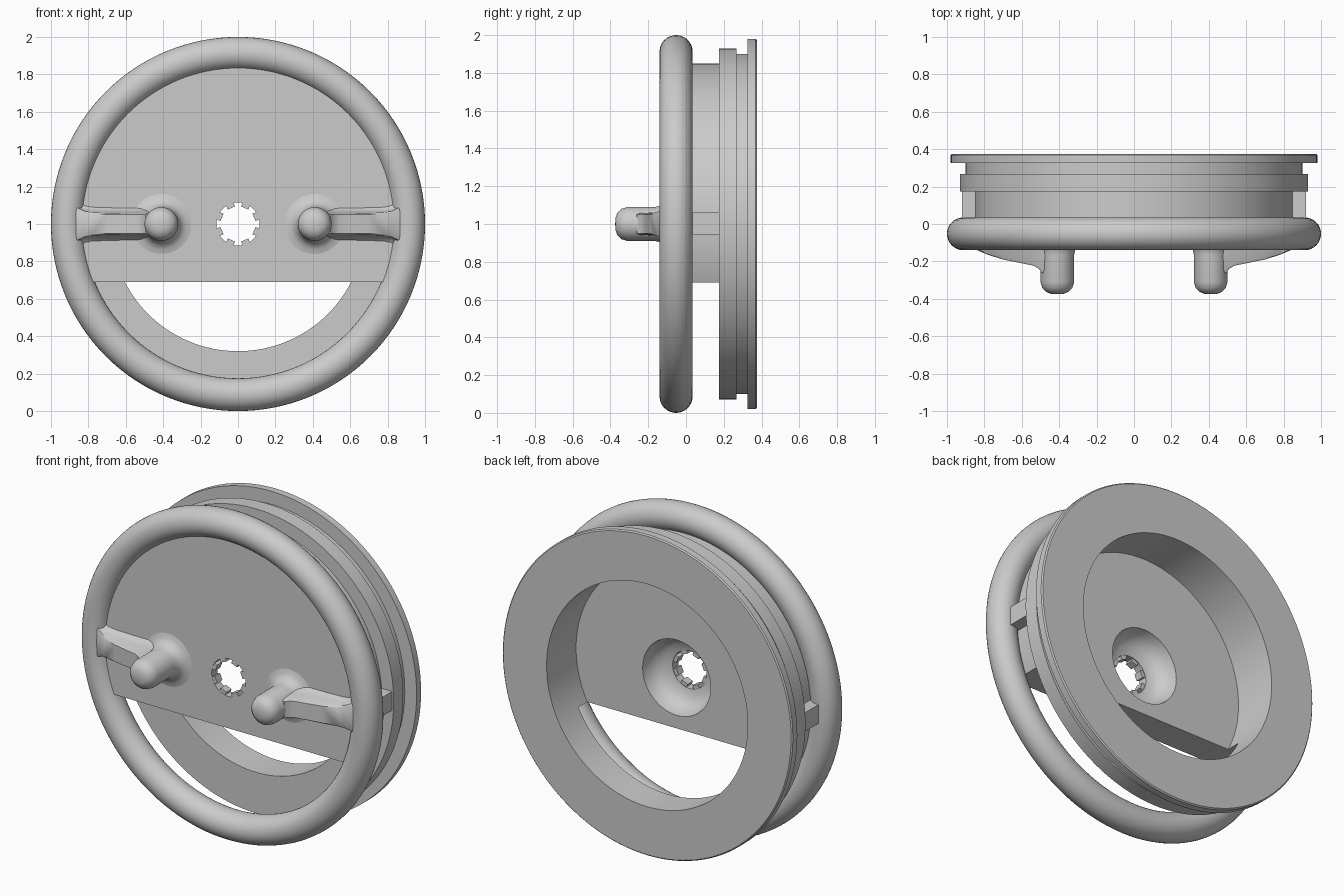
import bpy, bmesh, math
from mathutils import Vector, Matrix

if "Cube" in bpy.data.objects:
    bpy.data.objects.remove(bpy.data.objects["Cube"], do_unlink=True)

grey = bpy.data.materials.new("plain grey")
grey.use_nodes = True
colour = (0.6, 0.6, 0.6, 1)
grey.diffuse_color = colour
grey.node_tree.nodes["Principled BSDF"].inputs["Base Color"].default_value = colour


def finish(name, bm, angle=35):
    """Turn a bmesh into a smooth object with sharp creases."""
    bmesh.ops.recalc_face_normals(bm, faces=bm.faces)
    for f in bm.faces:
        f.smooth = True
    mesh = bpy.data.meshes.new(name)
    bm.to_mesh(mesh)
    bm.free()
    mesh.set_sharp_from_angle(angle=math.radians(angle))
    mesh.materials.append(grey)
    ob = bpy.data.objects.new(name, mesh)
    bpy.context.collection.objects.link(ob)
    return ob


def lathe(profile, x=0, steps=128, closed=True):
    """Spin (radius, y) points round a y axis through (x, 0, 1)."""
    bm = bmesh.new()
    vs = [bm.verts.new((x + r, y, 1)) for r, y in profile]
    pairs = list(zip(vs, vs[1:])) + ([(vs[-1], vs[0])] if closed else [])
    es = [bm.edges.new(p) for p in pairs]
    bmesh.ops.spin(bm, geom=vs + es, cent=(x, 0, 1), axis=(0, 1, 0),
                   angle=math.tau, steps=steps, use_duplicate=False)
    bmesh.ops.remove_doubles(bm, verts=bm.verts, dist=1e-5)
    return bm


def box(bm, size, matrix):
    bmesh.ops.create_cube(bm, size=1, matrix=matrix @ Matrix.Diagonal((*size, 1)))


FRONT, FLOOR = -0.09, 0.09

# Round grip rim
rim = [(0.9125 + 0.0875 * math.cos(math.tau * i / 32),
        -0.0525 + 0.0875 * math.sin(math.tau * i / 32)) for i in range(32)]
finish("grip_rim", lathe(rim))

# Grooved rear ring with a wide bore
finish("rear_ring", lathe([(0.68, 0.175), (0.93, 0.175), (0.93, 0.267), (0.9, 0.267),
                           (0.9, 0.325), (0.98, 0.325), (0.98, 0.368), (0.973, 0.375),
                           (0.68, 0.375)]))

# Web plate: stepped disc with a rear recess and bowl, cut flat below
bowl = [(0.23, FLOOR), (0.222, 0.045), (0.2, 0.005), (0.165, -0.025), (0.115, -0.035)]
bm = lathe([(0.115, FRONT), (0.85, FRONT), (0.85, 0.18), (0.68, 0.18), (0.68, FLOOR)] + bowl)
cut = bmesh.ops.bisect_plane(bm, geom=bm.verts[:] + bm.edges[:] + bm.faces[:],
                             plane_co=(0, 0, 0.69), plane_no=(0, 0, -1), clear_outer=True)
edges = [e for e in cut["geom_cut"] if isinstance(e, bmesh.types.BMEdge)]
bmesh.ops.contextual_create(bm, geom=edges)
finish("web_plate", bm)

# Small teeth round the centre hole
bm = bmesh.new()
for i in range(8):
    turn = Matrix.Rotation(math.tau * (i + 0.5) / 8, 4, "Y")
    box(bm, (0.035, 0.05, 0.042),
        Matrix.Translation((0, -0.064, 1)) @ turn @ Matrix.Translation((0.11, 0, 0)))
finish("hub_teeth", bm)

# Pegs, spokes and rear blocks on both sides
peg = [(0, -0.375), (0.035, -0.373), (0.06, -0.363), (0.08, -0.343), (0.09, -0.31),
       (0.09, -0.165), (0.096, -0.135), (0.112, -0.11), (0.135, -0.096), (0.165, -0.089)]
# Spoke stations: distance out, front face depth, width factor
stations = [(0.44, -0.27, 1), (0.495, -0.26, 1), (0.51, -0.238, 1), (0.54, -0.222, 1),
            (0.6, -0.21, 1), (0.7, -0.19, 1.03), (0.78, -0.165, 1.08),
            (0.82, -0.148, 1.2), (0.87, -0.125, 1.6)]
for side, word in ((1, "left"), (-1, "right")):
    finish(word + "_peg", lathe(peg, 0.41 * side, 48, False), 60)

    bm = bmesh.new()
    rings = []
    for x, front, wide in stations:
        depth = FRONT - front
        half = [(0.095, FRONT + 0.01), (0.075, FRONT - 0.1 * depth),
                (0.062, FRONT - 0.35 * depth), (0.057, front + 0.1 * depth), (0.05, front)]
        section = half + [(-z, y) for z, y in reversed(half)]
        rings.append([bm.verts.new((side * x, y, 1 + z * wide)) for z, y in section])
    n = len(rings[0])
    for a, b in zip(rings, rings[1:]):
        for i in range(n):
            j = (i + 1) % n
            bm.faces.new((a[i], a[j], b[j], b[i]))
    bm.faces.new(rings[0])
    bm.faces.new(rings[-1])
    finish(word + "_spoke", bm, 40)

    bm = bmesh.new()
    box(bm, (0.12, 0.2, 0.115), Matrix.Translation((0.86 * side, 0.08, 1.0025)))
    finish(word + "_rear_block", bm)
